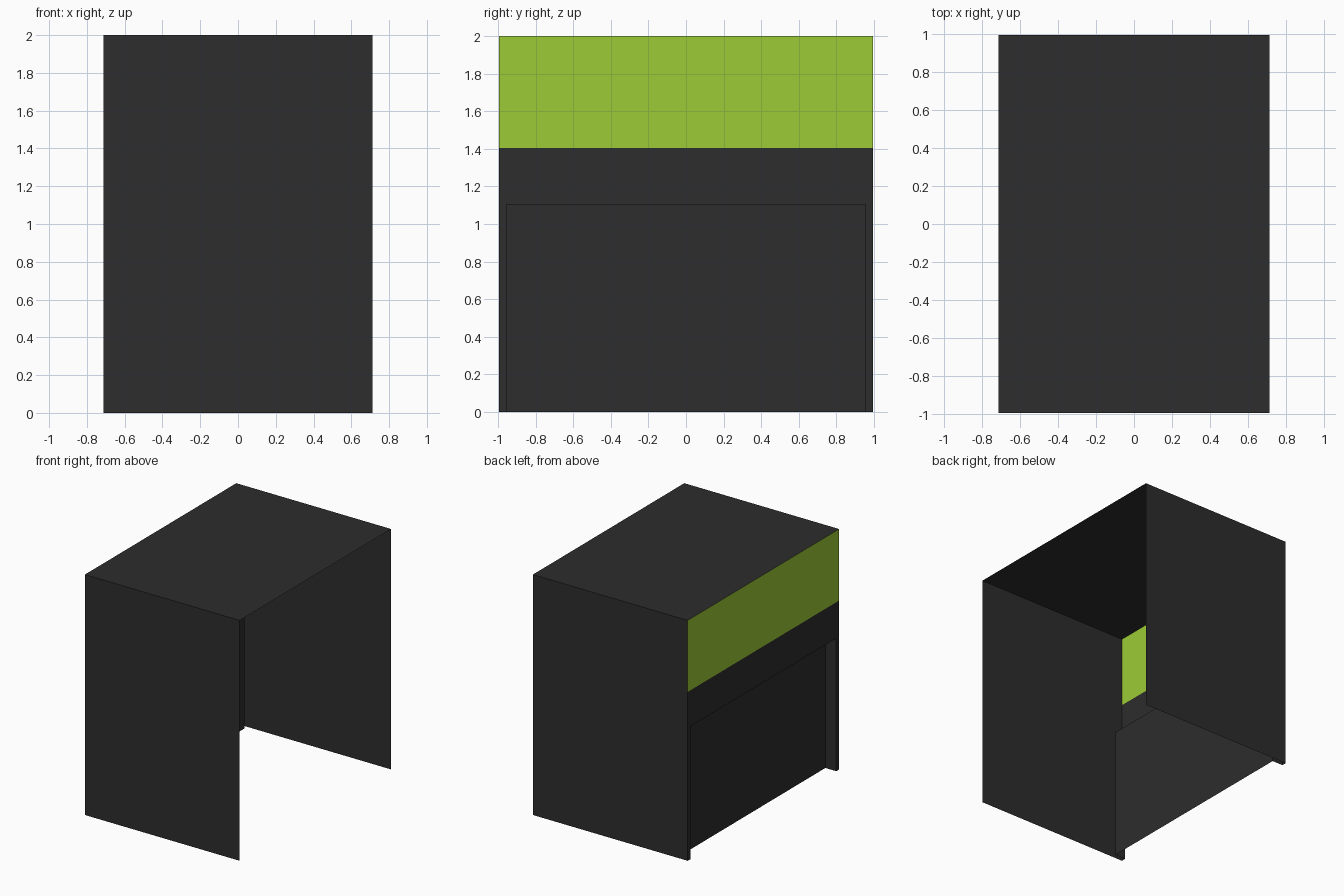
import bpy
from mathutils import Vector

cube = bpy.data.objects.get("Cube")
if cube:
    bpy.data.objects.remove(cube, do_unlink=True)


def material(name, rgb):
    mat = bpy.data.materials.new(name)
    mat.use_nodes = True
    color = (*rgb, 1.0)
    mat.diffuse_color = color
    mat.node_tree.nodes["Principled BSDF"].inputs["Base Color"].default_value = color
    return mat


charcoal = material("charcoal", (0.026, 0.026, 0.026))
lime = material("lime green", (0.337, 0.597, 0.038))


def sheet(name, low, high, facing, mat=charcoal):
    """Flat sheet filling the box low-high, which has no depth along one axis."""
    axis = next(i for i in range(3) if low[i] == high[i])
    u, v = (axis + 1) % 3, (axis + 2) % 3
    corners = []
    for pick_u, pick_v in ((low, low), (high, low), (high, high), (low, high)):
        point = Vector(low)
        point[u], point[v] = pick_u[u], pick_v[v]
        corners.append(point)
    if facing < 0:
        corners.reverse()
    mesh = bpy.data.meshes.new(name)
    mesh.from_pydata(corners, [], [range(4)])
    mesh.materials.append(mat)
    obj = bpy.data.objects.new(name, mesh)
    bpy.context.collection.objects.link(obj)
    return obj


X, Y, H = 0.7125, 0.995, 2.0      # half width, half depth, height
sign_z, niche_z = 1.405, 1.105    # lower edges of the sign and header
niche_y = 0.957                   # half width of the niche
niche_x = -X + 0.1                # niche back panel

# Open shell: roof and two end walls
sheet("roof", (-X, -Y, H), (X, Y, H), 1)
for label, s in (("front", -1), ("back", 1)):
    sheet(label + "_wall", (-X, s * Y, 0), (X, s * Y, H), s)

# Closed side: coloured fascia and header
sheet("fascia_sign", (-X, -Y, sign_z), (-X, Y, H), -1, lime)
sheet("header", (-X, -Y, niche_z), (-X, Y, sign_z), -1)

# Niche below the header, with narrow side posts and reveals
sheet("niche_panel", (niche_x, -niche_y, 0), (niche_x, niche_y, niche_z), -1)
sheet("niche_ceiling", (-X, -niche_y, niche_z), (niche_x, niche_y, niche_z), -1)
for label, s in (("front", -1), ("back", 1)):
    y0, y1 = sorted((s * niche_y, s * Y))
    sheet(label + "_post", (-X, y0, 0), (-X, y1, niche_z), -1)
    sheet(label + "_reveal", (-X, s * niche_y, 0), (niche_x, s * niche_y, niche_z), -s)
